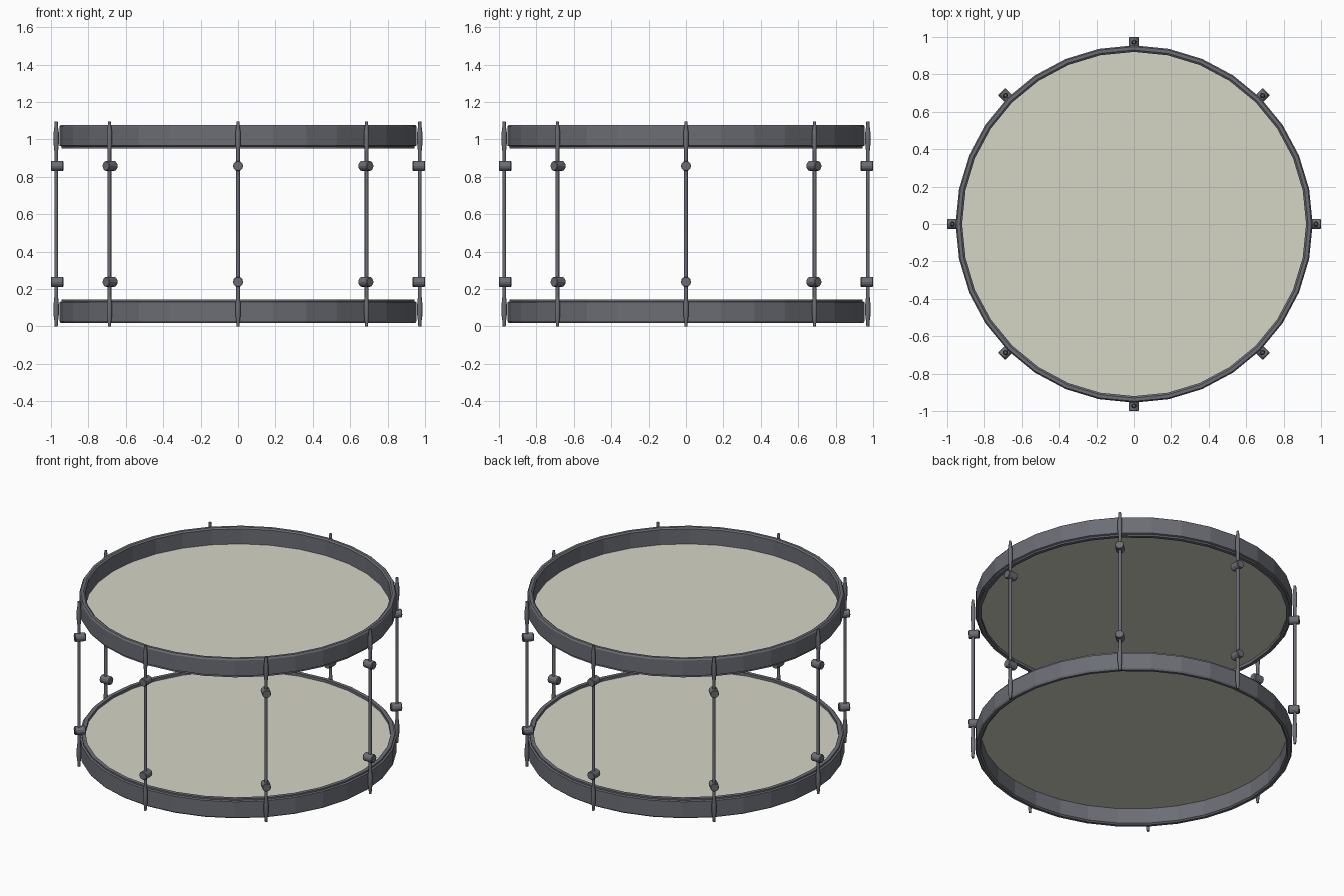
import bpy, math
from mathutils import Matrix, Vector

if "Cube" in bpy.data.objects:
    bpy.data.objects.remove(bpy.data.objects["Cube"])


def material(name, rgb):
    m = bpy.data.materials.new(name)
    m.diffuse_color = (*rgb, 1)
    m.use_nodes = True
    m.node_tree.nodes["Principled BSDF"].inputs["Base Color"].default_value = m.diffuse_color
    return m


METAL = material("dark metal", (0.15, 0.155, 0.178))
SKIN = material("cream skin", (0.66, 0.66, 0.56))
MID = 0.548  # height of the mirror plane between the two hoops


def lathe(name, profile, sides, mat, matrix=Matrix(), closed=False, smooth=False):
    """Spin (radius, z) points round z; open profiles get end caps."""
    verts, faces, n = [], [], len(profile)
    for r, z in profile:
        for i in range(sides):
            a = math.tau * i / sides
            verts.append(matrix @ Vector((r * math.cos(a), r * math.sin(a), z)))
    for k in range(n if closed else n - 1):
        p, q = k * sides, (k + 1) % n * sides
        for i in range(sides):
            j = (i + 1) % sides
            faces.append((p + i, p + j, q + j, q + i))
    if not closed:
        if n > 1:
            faces.append(tuple(reversed(range(sides))))
        faces.append(tuple(range((n - 1) * sides, n * sides)))
    me = bpy.data.meshes.new(name)
    me.from_pydata(verts, [], faces)
    me.materials.append(mat)
    if smooth:
        for p in me.polygons:
            p.use_smooth = len(p.vertices) == 4
    ob = bpy.data.objects.new(name, me)
    bpy.context.collection.objects.link(ob)
    return ob


# Hoops and skins, top one mirrored to the bottom
hoop = [(0.944, 0.952), (0.944, 0.962), (0.955, 0.966), (0.955, 1.068),
        (0.948, 1.078), (0.930, 1.078), (0.920, 1.070), (0.920, 0.952)]
for label, flip in (("top", False), ("bottom", True)):
    prof = [(r, 2 * MID - z) for r, z in reversed(hoop)] if flip else hoop
    lathe(label + "_hoop", prof, 32, METAL, closed=True)
    z = 0.97 if not flip else 2 * MID - 0.97
    lathe(label + "_skin", [(0.924, z)], 32, SKIN)

# Tension rods, swollen where they pass the hoops, with two radial lugs each
half = [(0.008, 0.0), (0.010, 0.03), (0.014, 0.06), (0.014, 0.12),
        (0.010, 0.16)]
rod = half + [(r, 2 * MID - z) for r, z in reversed(half)]
lug = [(0.022, 0.932), (0.027, 0.938), (0.027, 0.996), (0.024, 1.0)]
for i in range(8):
    turn = Matrix.Rotation(math.tau * i / 8, 4, 'Z')
    lathe(f"tension_rod_{i}", rod, 10, METAL,
          turn @ Matrix.Translation((0.972, 0, 0)), smooth=True)
    for label, z in (("upper", 0.858), ("lower", 2 * MID - 0.858)):
        lathe(f"{label}_lug_{i}", lug, 12, METAL,
              turn @ Matrix.Translation((0, 0, z)) @ Matrix.Rotation(math.pi / 2, 4, 'Y'))
